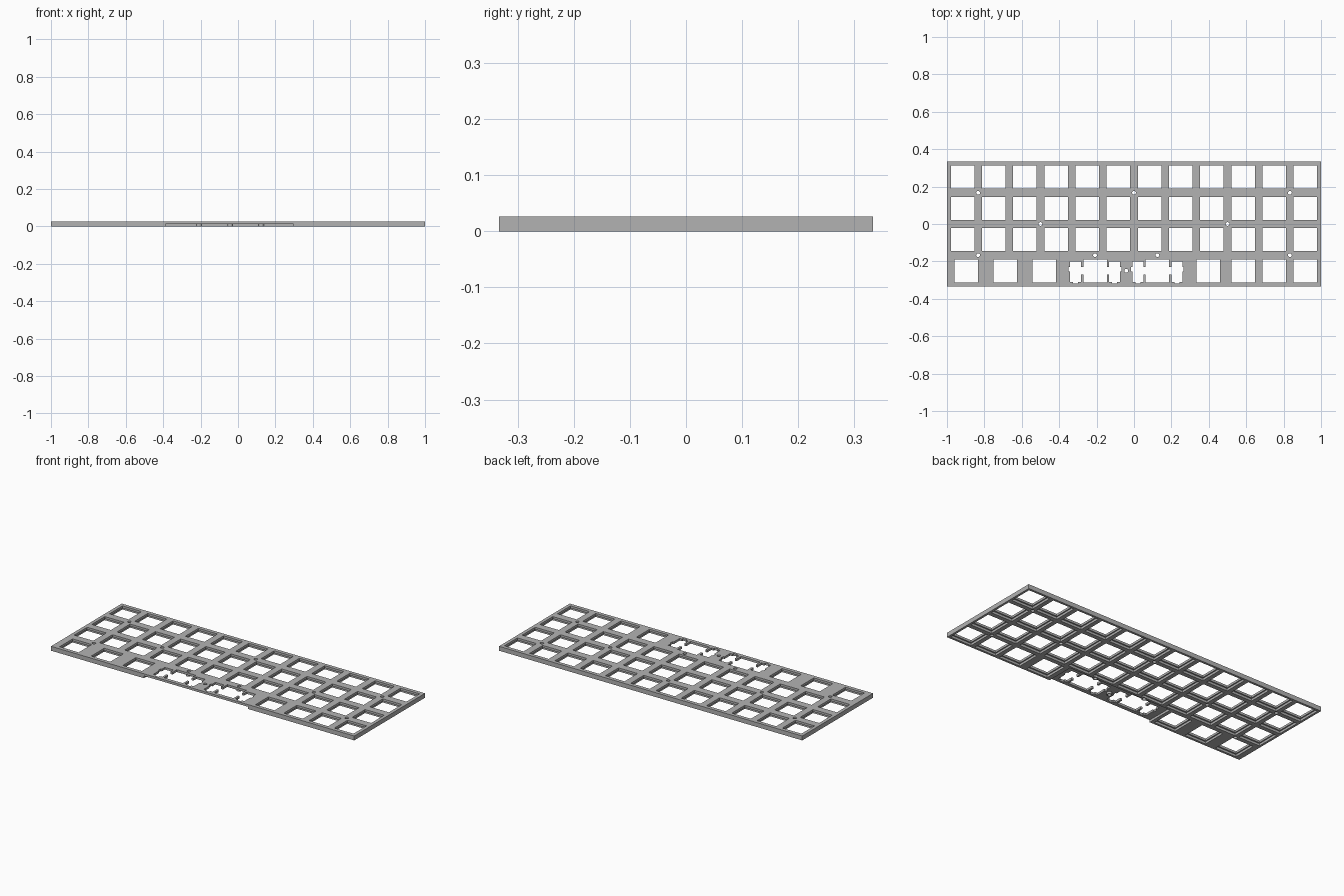
import bpy
import bmesh
from mathutils import Matrix

if "Cube" in bpy.data.objects:
    bpy.data.objects.remove(bpy.data.objects["Cube"], do_unlink=True)

U = 1 / 6             # one key pitch
MM = U / 19.05        # one millimetre
HEIGHT = 3 * MM
STEP = HEIGHT / 2     # underside of the thin plate
OVER = 0.02           # cutter overshoot

grey = bpy.data.materials.new("plate_grey")
grey.use_nodes = True
grey.diffuse_color = (0.45, 0.45, 0.45, 1)
grey.node_tree.nodes["Principled BSDF"].inputs["Base Color"].default_value = grey.diffuse_color


def box(bm, x0, x1, y0, y1, z0, z1):
    size = Matrix.Diagonal((x1 - x0, y1 - y0, z1 - z0, 1))
    centre = Matrix.Translation(((x0 + x1) / 2, (y0 + y1) / 2, (z0 + z1) / 2))
    bmesh.ops.create_cube(bm, size=1, matrix=centre @ size)


def hole(bm, x, y, w, h, z0, z1):
    box(bm, x - w / 2, x + w / 2, y - h / 2, y + h / 2, z0, z1)


def cylinder(bm, x, y, r, z0, z1):
    bmesh.ops.create_cone(bm, cap_ends=True, segments=24, radius1=r, radius2=r, depth=z1 - z0,
                          matrix=Matrix.Translation((x, y, (z0 + z1) / 2)))


def make(name, bm):
    mesh = bpy.data.meshes.new(name)
    bm.to_mesh(mesh)
    bm.free()
    mesh.materials.append(grey)
    obj = bpy.data.objects.new(name, mesh)
    bpy.context.collection.objects.link(obj)
    return obj


def combine(target, tool, operation):
    mod = target.modifiers.new("boolean", "BOOLEAN")
    mod.operation = operation
    mod.solver = "EXACT"
    mod.use_self = True
    mod.object = tool
    graph = bpy.context.evaluated_depsgraph_get()
    mesh = bpy.data.meshes.new_from_object(target.evaluated_get(graph))
    target.modifiers.clear()
    target.data = mesh
    bpy.data.objects.remove(tool, do_unlink=True)


# Layout of switches, long keys and screws
keys = [((c - 5.5) * U, (r - 0.5) * U) for r in range(3) for c in range(12)]
bottom_y = -1.5 * U
keys += [(x * U - 1, bottom_y) for x in (0.625, 1.875, 3.125, 8.375, 9.5, 10.5, 11.5)]
long_keys = [4.75 * U - 1, 6.75 * U - 1]
bosses = [(x, -U) for x in long_keys] + [(sum(long_keys) / 2, bottom_y)]
screws = bosses + [(x, y) for x in (-5 * U, 5 * U) for y in (-U, U)]
screws += [(0, U), (-3 * U, 0), (3 * U, 0)]

# Solid slab
bm = bmesh.new()
box(bm, -1, 1, -2 * U, 2 * U, 0, HEIGHT)
plate = make("switch_plate", bm)

# Underside clip pockets and the open recess under the long keys
bm = bmesh.new()
for x, y in keys:
    hole(bm, x, y, 16 * MM, 16 * MM, -OVER, STEP)
box(bm, -0.387, 0.298, -2 * U - OVER, -U, -OVER, STEP)
combine(plate, make("pocket_cutter", bm), "DIFFERENCE")

# Screw bosses in the recess
bm = bmesh.new()
for x, y in bosses:
    cylinder(bm, x, y, 0.0145, 0, STEP + 0.004)
combine(plate, make("screw_bosses", bm), "UNION")

# Through holes for switches and screws
bm = bmesh.new()
through = (-OVER, HEIGHT + OVER)
for x, y in keys + [(x, bottom_y) for x in long_keys]:
    hole(bm, x, y, 0.126, 0.123, *through)
for x, y in screws:
    cylinder(bm, x, y, 0.0102, *through)

# Stabiliser slots either side of each long key
for x in long_keys:
    for side in (-1, 1):
        def slot(inner, outer, low, high):
            a, b = sorted((x + side * inner * MM, x + side * outer * MM))
            box(bm, a, b, bottom_y + low * MM, bottom_y + high * MM, *through)
        slot(8.6, 15.25, -6.77, 5.53)     # main slot
        slot(10.4, 13.45, -7.9, -6)       # lower notch
        slot(14, 16.1, -0.5, 2.3)         # outer notch
        slot(6, 9, -2.3, 2.3)             # link to the switch hole
combine(plate, make("through_cutter", bm), "DIFFERENCE")
